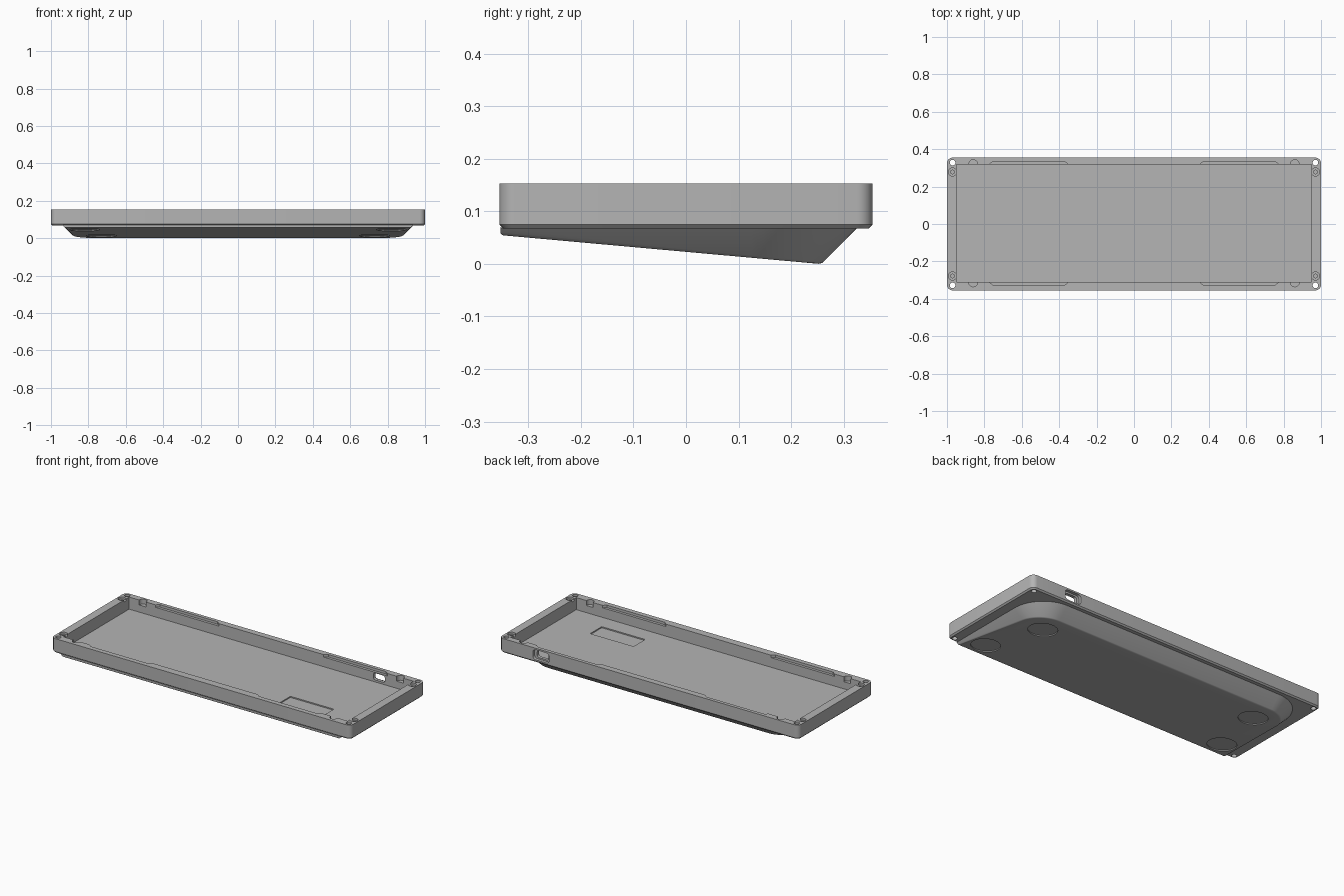
import bpy, bmesh
from math import sin, cos, pi
from mathutils import Vector

cube = bpy.data.objects.get("Cube")
if cube:
    bpy.data.objects.remove(cube, do_unlink=True)

grey = bpy.data.materials.new("mid grey")
grey.use_nodes = True
colour = (0.46, 0.46, 0.46, 1)
grey.diffuse_color = colour
grey.node_tree.nodes["Principled BSDF"].inputs["Base Color"].default_value = colour

TOP, FLOOR, BASE = 0.153, 0.08, 0.067
HALF_X, HALF_Y = 1.0, 0.355


def make(name, bm):
    bmesh.ops.recalc_face_normals(bm, faces=bm.faces)
    mesh = bpy.data.meshes.new(name)
    bm.to_mesh(mesh)
    bm.free()
    mesh.materials.append(grey)
    ob = bpy.data.objects.new(name, mesh)
    bpy.context.collection.objects.link(ob)
    return ob


def prism(name, outline, z0, z1):
    bm = bmesh.new()
    low = [bm.verts.new((x, y, z0)) for x, y in outline]
    high = [bm.verts.new((x, y, z1)) for x, y in outline]
    bm.faces.new(low)
    bm.faces.new(high)
    for i in range(len(low)):
        j = (i + 1) % len(low)
        bm.faces.new((low[i], low[j], high[j], high[i]))
    return make(name, bm)


def box(name, x0, x1, y0, y1, z0, z1):
    return prism(name, [(x0, y0), (x1, y0), (x1, y1), (x0, y1)], z0, z1)


def arc(cx, cy, r, a0, a1, n):
    return [(cx + r * cos(a0 + (a1 - a0) * i / n), cy + r * sin(a0 + (a1 - a0) * i / n))
            for i in range(n + 1)]


def disc(name, x, y, r, z0, z1, n=24):
    return prism(name, arc(x, y, r, 0, 2 * pi, n)[:-1], z0, z1)


def round_box(name, x0, x1, z0, z1, y0, y1, r):
    """Box along y whose x-z section has rounded corners."""
    pts = []
    corners = [(x1 - r, z1 - r), (x0 + r, z1 - r), (x0 + r, z0 + r), (x1 - r, z0 + r)]
    for k, (cx, cz) in enumerate(corners):
        pts += arc(cx, cz, r, k * pi / 2, (k + 1) * pi / 2, 5)
    ob = prism(name, pts, y0, y1)
    for v in ob.data.vertices:
        x, z, y = v.co
        v.co = (x, y, z)
    ob.data.flip_normals()
    return ob


def cut(ob, cutters):
    """Subtract each cutter from the part, then discard it."""
    for c in cutters:
        c.hide_render = True
        mod = ob.modifiers.new("cut", "BOOLEAN")
        mod.operation = "DIFFERENCE"
        mod.solver = "EXACT"
        mod.object = c
        bpy.context.view_layer.update()
        dg = bpy.context.evaluated_depsgraph_get()
        mesh = bpy.data.meshes.new_from_object(ob.evaluated_get(dg))
        ob.modifiers.clear()
        ob.data = mesh
        bpy.data.objects.remove(c, do_unlink=True)


def smooth(ob):
    bpy.ops.object.select_all(action="DESELECT")
    ob.select_set(True)
    bpy.context.view_layer.objects.active = ob
    bpy.ops.object.shade_smooth_by_angle(angle=pi / 6)


# Tray body: rounded upright corners and a chamfered lower rim
bm = bmesh.new()
bmesh.ops.create_cube(bm, size=1)
for v in bm.verts:
    v.co = (v.co.x * 2 * HALF_X, v.co.y * 2 * HALF_Y, TOP if v.co.z > 0 else BASE)
upright = [e for e in bm.edges if abs(e.verts[0].co.z - e.verts[1].co.z) > 0.01]
bmesh.ops.bevel(bm, geom=upright, offset=0.03, segments=6, profile=0.5, affect="EDGES")
rim = [e for e in bm.edges if all(v.co.z < BASE + 0.001 for v in e.verts)]
bmesh.ops.bevel(bm, geom=rim, offset=0.008, segments=1, affect="EDGES")
tray = make("tray", bm)

# Main cavity and the shallow rectangular recess in its floor
IN_X, BACK, FRONT = 0.95, 0.318, -0.31
cutters = [box("cavity", -IN_X, IN_X, FRONT, BACK, FLOOR, 1),
           box("floor_recess", 0.42, 0.71, -0.21, -0.1, FLOOR - 0.007, FLOOR + 0.01)]

for sx in (-1, 1):
    for sy, wall in ((1, BACK), (-1, FRONT)):
        # Long clearance slot with tapered ends
        y_in, y_out = wall - sy * 0.02, wall + sy * 0.016
        slot = [(0.35, y_in), (0.35, wall), (0.37, y_out),
                (0.755, y_out), (0.775, wall), (0.775, y_in)]
        cutters.append(prism("slot", [(sx * x, y) for x, y in slot], TOP - 0.015, 1))
        # Rounded clip notch
        notch = [(0.885, y_in), (0.835, y_in)]
        notch += [(x, wall + sy * (y + 0.003)) for x, y in arc(0.86, 0, 0.023, pi, 0, 10)]
        cutters.append(prism("notch", [(sx * x, y) for x, y in notch], TOP - 0.03, 1))
        # Through hole at the corner, and a counterbored screw seat beside it
        cutters.append(disc("corner_hole", sx * 0.97, sy * 0.328, 0.015, 0, 1))
        cutters.append(disc("screw_seat", sx * 0.97, sy * 0.278, 0.022, TOP - 0.012, 1))
        cutters.append(disc("screw_hole", sx * 0.97, sy * 0.278, 0.01, TOP - 0.05, 1))

# Cable port in the rear wall: outer recess and inner opening
cutters.append(round_box("port_recess", 0.665, 0.775, 0.083, 0.143, 0.337, 0.4, 0.02))
cutters.append(round_box("port_opening", 0.682, 0.758, 0.092, 0.133, 0.3, 0.4, 0.012))
cut(tray, cutters)
smooth(tray)


# Wedge underside: drafted sides, large rear corners, sloping bottom
def wedge_outline(inset):
    w, back, r = 0.935 - inset, 0.325 - inset, 0.2 - inset
    front = -HALF_Y + 0.002
    return ([(-w, front), (w, front)] + arc(w - r, back - r, r, 0, pi / 2, 14)
            + arc(-w + r, back - r, r, pi / 2, pi, 14))


bm = bmesh.new()
drop = 0.09
upper = [bm.verts.new((x, y, BASE + 0.003)) for x, y in wedge_outline(0)]
seam = [bm.verts.new((x, y, BASE)) for x, y in wedge_outline(0)]
lower = [bm.verts.new((x, y, BASE - drop)) for x, y in wedge_outline(drop)]
bm.faces.new(upper)
bm.faces.new(lower)
for a, b in ((upper, seam), (seam, lower)):
    for i in range(len(a)):
        j = (i + 1) % len(a)
        bm.faces.new((a[i], a[j], b[j], b[i]))
slope_start = Vector((0, -HALF_Y, 0.055))
slope = Vector((0, 0.255, 0)) - slope_start
normal = Vector((0, -slope.z, slope.y)).normalized()
cutres = bmesh.ops.bisect_plane(bm, geom=bm.verts[:] + bm.edges[:] + bm.faces[:],
                                plane_co=slope_start, plane_no=normal, clear_inner=True)
lip = [g for g in cutres["geom_cut"] if isinstance(g, bmesh.types.BMEdge)]
bmesh.ops.edgeloop_fill(bm, edges=lip)
bmesh.ops.bevel(bm, geom=lip, offset=0.006, segments=3, profile=0.5, affect="EDGES")
wedge = make("wedge_base", bm)

# Round recesses for the feet, parallel to the sloping bottom
feet = []
for sx in (-1, 1):
    for x, y in ((0.82, -0.25), (0.73, 0.115)):
        foot = disc("foot_recess", sx * x, y, 0.08, -0.03, 0.006, 40)
        for v in foot.data.vertices:
            v.co.z += slope_start.z + slope.z / slope.y * (v.co.y + HALF_Y)
        feet.append(foot)
cut(wedge, feet)
smooth(wedge)
